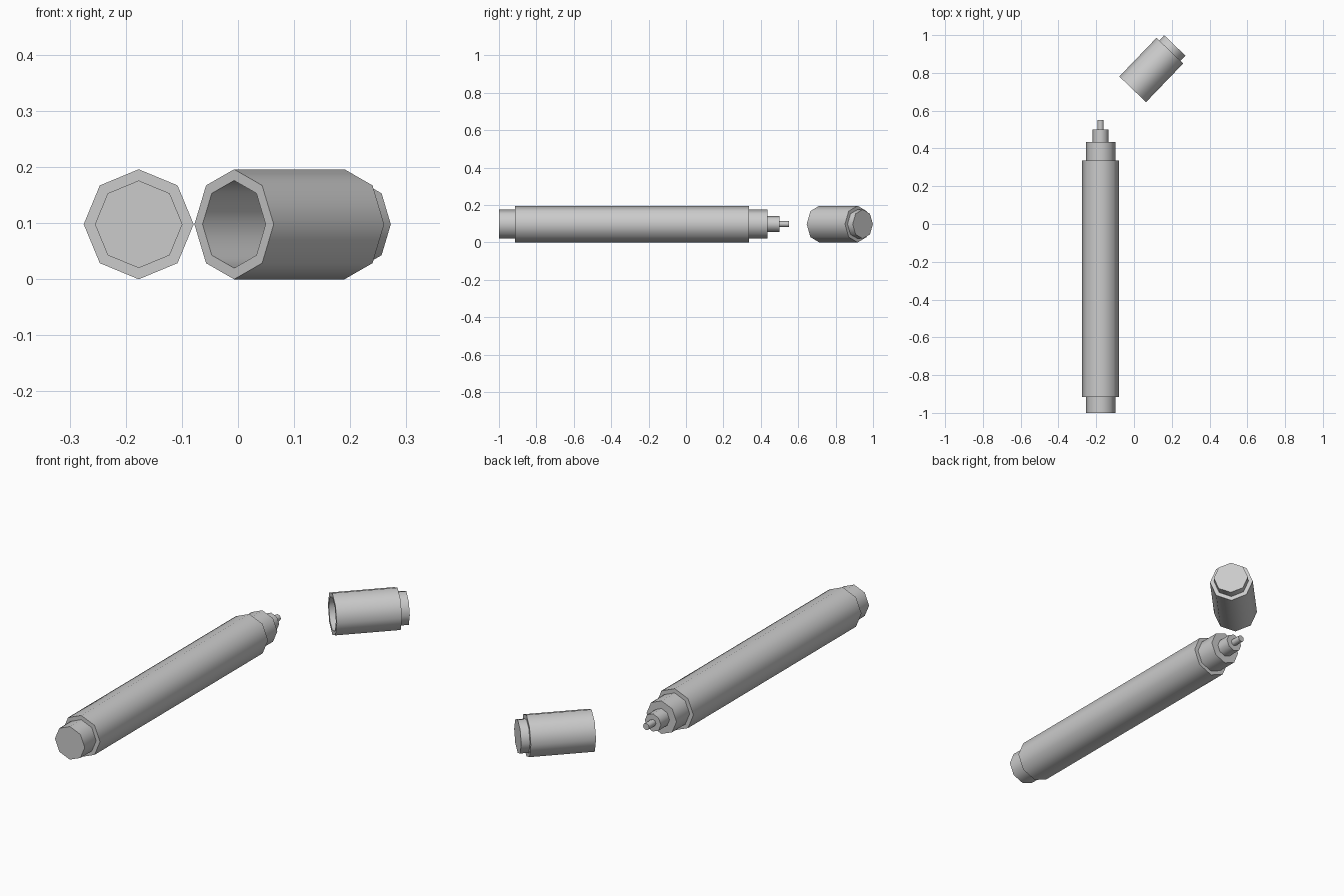
import bpy
import bmesh
from math import cos, sin, pi, radians
from mathutils import Matrix, Vector

SIDES = 8
RADIUS = 0.098   # barrel and cap
INNER = 0.078    # plugs, grip and cap bore

cube = bpy.data.objects.get("Cube")
if cube:
    bpy.data.objects.remove(cube)

grey = bpy.data.materials.new("plain_grey")
grey.use_nodes = True
colour = (0.6, 0.6, 0.6, 1)
grey.diffuse_color = colour
grey.node_tree.nodes["Principled BSDF"].inputs["Base Color"].default_value = colour


def turned(name, profile, start, direction):
    """Turn a (distance, radius) profile about an axis and close both ends."""
    bm = bmesh.new()
    rings = []
    for dist, r in profile:
        rings.append([bm.verts.new((r * cos(2 * pi * i / SIDES),
                                    r * sin(2 * pi * i / SIDES), dist))
                      for i in range(SIDES)])
    for a, b in zip(rings, rings[1:]):
        for i in range(SIDES):
            j = (i + 1) % SIDES
            bm.faces.new((a[i], a[j], b[j], b[i]))
    bm.faces.new(rings[0][::-1])
    bm.faces.new(rings[-1])
    bmesh.ops.recalc_face_normals(bm, faces=bm.faces)

    # Lay the axis along the direction, keeping one corner on top
    axis = Vector(direction).normalized()
    up = Vector((0, 0, 1))
    side = up.cross(axis)
    bm.transform(Matrix((side, up, axis)).transposed().to_4x4())
    mesh = bpy.data.meshes.new(name)
    bm.to_mesh(mesh)
    bm.free()
    mesh.materials.append(grey)
    mesh.shade_smooth()
    mesh.set_sharp_from_angle(angle=radians(50))
    obj = bpy.data.objects.new(name, mesh)
    obj.location = start
    bpy.context.collection.objects.link(obj)
    return obj


# Pen: end plug, barrel, grip, nib holder and nib
turned("pen_body", [(0, INNER), (0.085, INNER), (0.085, RADIUS),
                    (1.337, RADIUS), (1.337, INNER), (1.435, INNER),
                    (1.435, 0.042), (1.5, 0.042), (1.5, 0.016),
                    (1.55, 0.016)],
       (-0.177, -1, RADIUS), (0, 1, 0))

# Cap: hollow bore, rim, outer wall and end plug
turned("pen_cap", [(0.27, INNER), (0, INNER), (0, RADIUS),
                   (0.284, RADIUS), (0.284, INNER), (0.322, INNER)],
       (-0.007, 0.713, RADIUS), (0.693, 0.721, 0))
